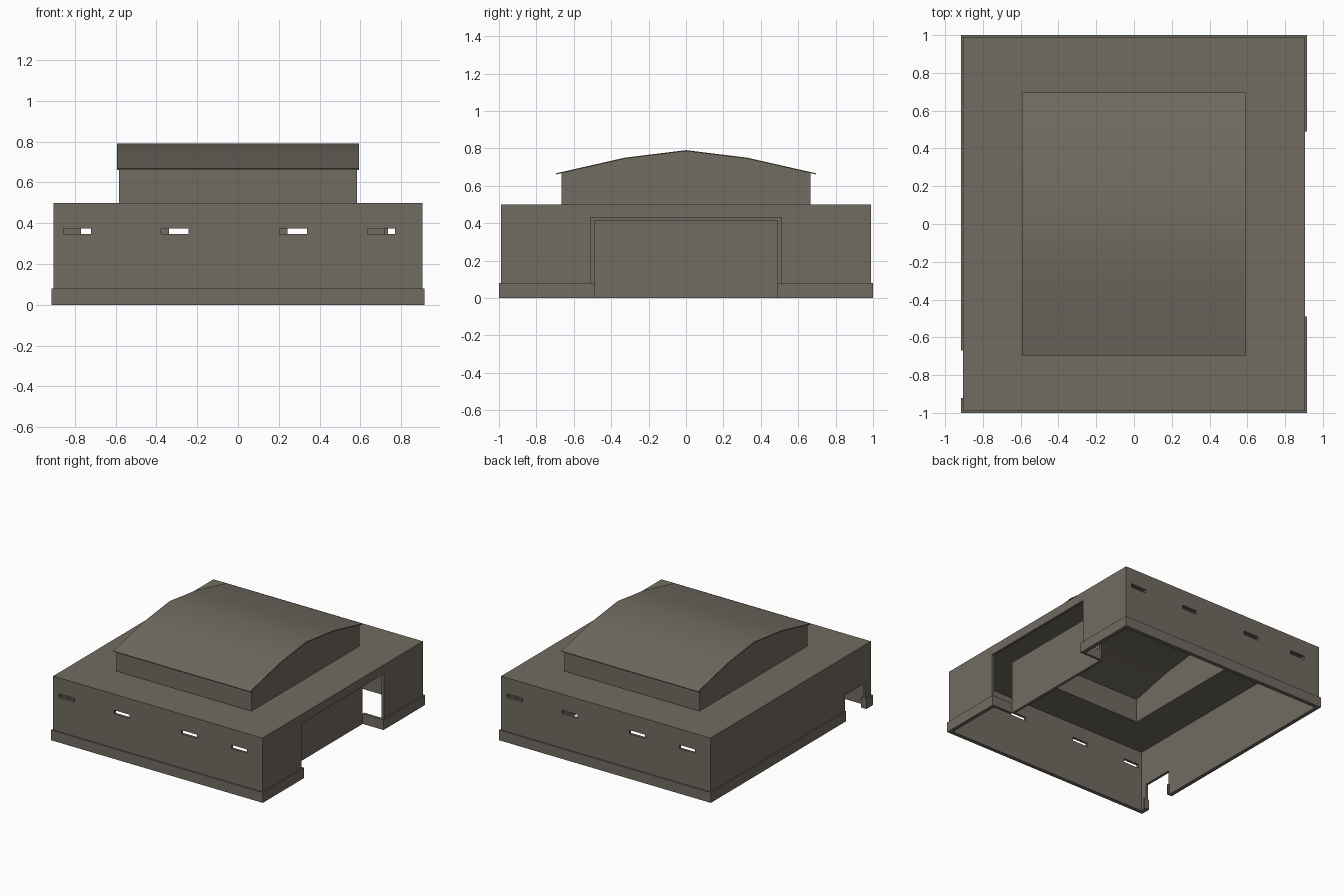
import bpy, bmesh

if "Cube" in bpy.data.objects:
    bpy.data.objects.remove(bpy.data.objects["Cube"])

mat = bpy.data.materials.new("weathered concrete")
mat.diffuse_color = (0.165, 0.148, 0.12, 1)
mat.use_nodes = True
mat.node_tree.nodes["Principled BSDF"].inputs["Base Color"].default_value = mat.diffuse_color


def finish(name, bm):
    bmesh.ops.recalc_face_normals(bm, faces=bm.faces)
    me = bpy.data.meshes.new(name)
    bm.to_mesh(me)
    bm.free()
    me.materials.append(mat)
    ob = bpy.data.objects.new(name, me)
    bpy.context.collection.objects.link(ob)
    return ob


def box(name, x0, x1, y0, y1, z0, z1):
    bm = bmesh.new()
    bmesh.ops.create_cube(bm, size=1)
    for v in bm.verts:
        v.co = ((x0 + x1) / 2 + v.co.x * (x1 - x0),
                (y0 + y1) / 2 + v.co.y * (y1 - y0),
                (z0 + z1) / 2 + v.co.z * (z1 - z0))
    return finish(name, bm)


def prism(name, profile, half):
    """Extrude a (y, z) outline along x."""
    bm = bmesh.new()
    face = bm.faces.new([bm.verts.new((-half, y, z)) for y, z in profile])
    ext = bmesh.ops.extrude_face_region(bm, geom=[face])
    for v in ext["geom"]:
        if isinstance(v, bmesh.types.BMVert):
            v.co.x = half
    return finish(name, bm)


def cut(target, *cutters):
    """Subtract the cutters from the target and remove them."""
    bpy.context.view_layer.objects.active = target
    for c in cutters:
        c.hide_render = True
        mod = target.modifiers.new("cut", 'BOOLEAN')
        mod.operation = 'DIFFERENCE'
        mod.solver = 'EXACT'
        mod.object = c
        bpy.ops.object.modifier_apply(modifier=mod.name)
        bpy.data.objects.remove(c)


# Main hall: open-bottomed shell with an opening up into the raised roof
hall = box("hall_walls", -.905, .905, -.99, .99, 0, .5)
cut(hall,
    box("cutter", -.885, .885, -.97, .97, -.1, .485),
    box("cutter", -.575, .575, -.655, .655, .4, .6),
    box("cutter", .85, 1, -.51, .51, -.1, .43),       # large doorway
    box("cutter", -1, -.85, -.92, -.67, -.1, .2))     # small doorway

# Vent slots, mirrored by half a turn onto the back wall
for x in (-.787, -.31, .27, .703):
    for s in (1, -1):
        cut(hall, box("cutter", s * x - .067, s * x + .067,
                      -s * .98 - .05, -s * .98 + .05, .346, .375))

# Plinth band around the foot, broken at both doorways
plinth = box("plinth", -.915, .915, -1, 1, 0, .08)
cut(plinth,
    box("cutter", -.905, .905, -.99, .99, -.1, .2),
    box("cutter", .8, 1, -.49, .49, -.1, .2),
    box("cutter", -1, -.8, -.92, -.67, -.1, .2))

# Plinth returns at the doorways
for s, side in ((-1, "front"), (1, "back")):
    box("large_door_return_" + side, .735, .91, min(s * .49, s * .51),
        max(s * .49, s * .51), 0, .08)
box("small_door_return_front", -.91, -.87, -.935, -.92, 0, .08)
box("small_door_return_back", -.91, -.87, -.67, -.655, 0, .08)

# Recessed large door panel
box("large_door_panel", .715, .735, -.49, .49, 0, .417)

# Raised clerestory walls, gabled to follow the roof
clerestory = prism("clerestory_walls",
                   [(-.665, .5), (.665, .5), (.665, .671), (.33, .747),
                    (0, .787), (-.33, .747), (-.665, .671)], .583)
cut(clerestory, box("cutter", -.575, .575, -.655, .655, .4, .9))

# Thin faceted roof sheet
top = [(-.695, .667), (-.33, .75), (0, .791), (.33, .75), (.695, .667)]
roof = prism("curved_roof", top + [(y, z - .006) for y, z in reversed(top)], .592)
bpy.ops.object.select_all(action='DESELECT')
roof.select_set(True)
bpy.context.view_layer.objects.active = roof
bpy.ops.object.shade_smooth_by_angle(angle=0.6)
